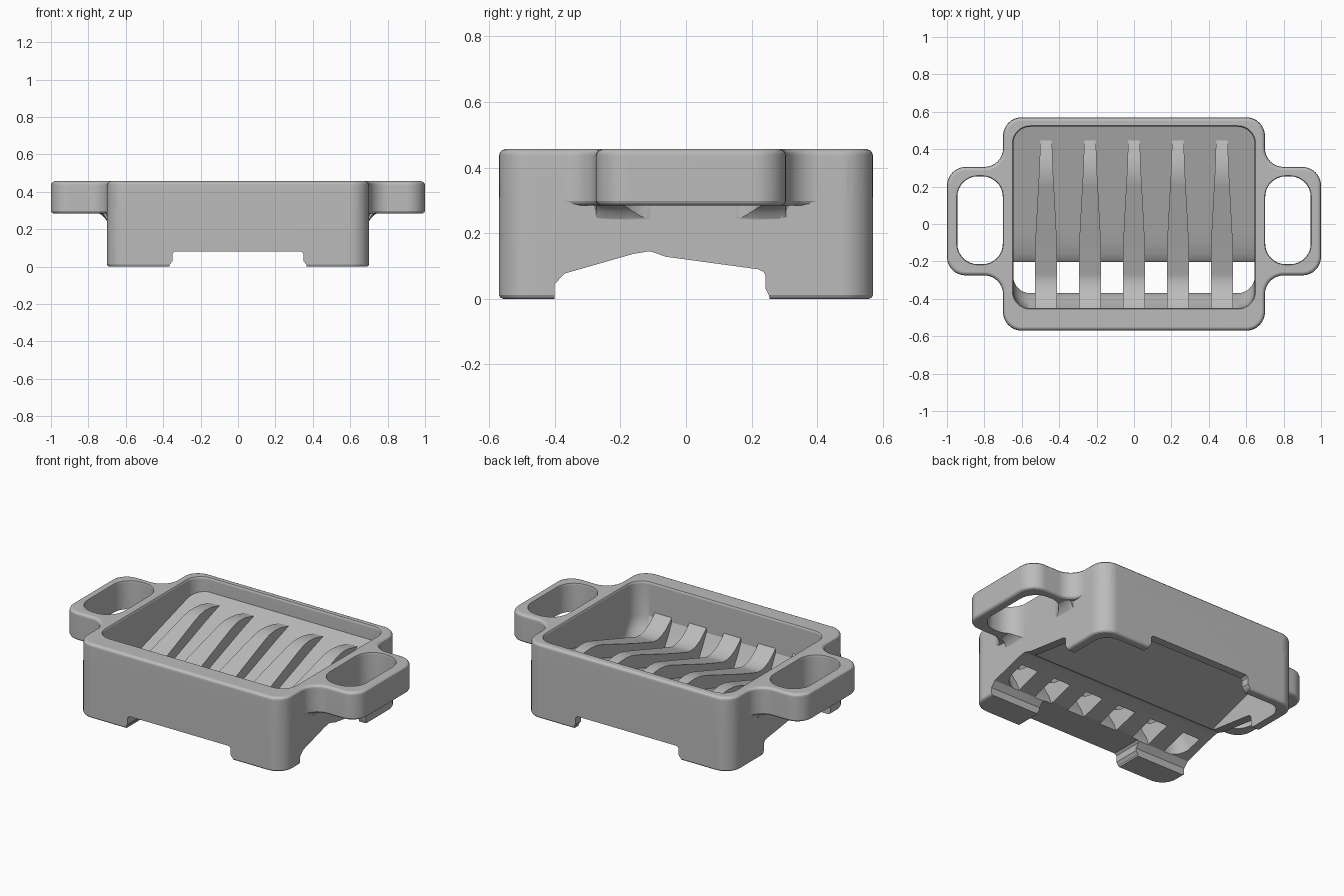
import bpy, bmesh
from math import sin, cos, pi
from mathutils import Vector

if "Cube" in bpy.data.objects:
    bpy.data.objects.remove(bpy.data.objects["Cube"])

grey = bpy.data.materials.new("plain grey")
grey.use_nodes = True
colour = (0.5, 0.5, 0.5, 1)
grey.diffuse_color = colour
grey.node_tree.nodes["Principled BSDF"].inputs["Base Color"].default_value = colour


def loft(name, rings):
    """Closed solid through rings of equal point count."""
    bm = bmesh.new()
    loops = [[bm.verts.new(p) for p in ring] for ring in rings]
    n = len(loops[0])
    for a, b in zip(loops, loops[1:]):
        for i in range(n):
            j = (i + 1) % n
            bm.faces.new((a[i], a[j], b[j], b[i]))
    bm.faces.new(loops[0][::-1])
    bm.faces.new(loops[-1])
    bmesh.ops.recalc_face_normals(bm, faces=bm.faces)
    mesh = bpy.data.meshes.new(name)
    bm.to_mesh(mesh)
    bm.free()
    mesh.materials.append(grey)
    ob = bpy.data.objects.new(name, mesh)
    bpy.context.collection.objects.link(ob)
    return ob


def outline(corners, radius, grow):
    """Right-angled counter-clockwise outline with rounded corners, grown outward."""
    pts = []
    for i, c in enumerate(corners):
        p = Vector(c)
        e1 = (p - Vector(corners[i - 1])).normalized()
        e2 = (Vector(corners[(i + 1) % len(corners)]) - p).normalized()
        turn = 1 if e1.cross(e2) > 0 else -1
        p += grow * Vector((e1.y + e2.y, -e1.x - e2.x))
        r = radius + grow * turn
        centre = p + (e2 - e1) * r
        for k in range(9):
            t = k * pi / 16
            pts.append(centre + r * (e1 * sin(t) - e2 * cos(t)))
    return pts


def stack(name, corners, radius, layers):
    """Layers are (z, grow, forward wall shift)."""
    rings = []
    for z, grow, shift in layers:
        rings.append([(p.x, p.y + (shift if p.y < 0 else 0), z)
                      for p in outline(corners, radius, grow)])
    return loft(name, rings)


def rect(x0, x1, y0, y1):
    return [(x0, y0), (x1, y0), (x1, y1), (x0, y1)]


def combine(target, other, operation):
    mod = target.modifiers.new(operation, 'BOOLEAN')
    mod.object = other
    mod.operation = operation
    mod.solver = 'EXACT'
    bpy.ops.object.select_all(action='DESELECT')
    bpy.context.view_layer.objects.active = target
    target.select_set(True)
    bpy.ops.object.modifier_apply(modifier=mod.name)
    bpy.data.objects.remove(other)


# Body and the upper band that carries both handles
dish = stack("soap_dish", rect(-.7, .7, -.57, .57), .1,
             [(0, -.012, 0), (.004, -.004, 0), (.012, .0005, 0), (.3, .0005, 0),
              (.38, -.0005, 0)])
half = [(.7, -.57), (.7, -.275), (1, -.275), (1, .305), (.7, .305), (.7, .57)]
band = stack("handle_band", half + [(-x, y) for x, y in reversed(half)], .1,
             [(.285, -.012, 0), (.29, -.004, 0), (.298, 0, 0), (.436, 0, 0),
              (.446, -.003, 0), (.453, -.01, 0), (.457, -.02, 0)])
combine(dish, band, 'UNION')

# Fillets beneath the handles: the handle outline squeezed towards the wall
inner = [(.4, -.5), (.7, -.5)] + half[1:5] + [(.7, .5), (.4, .5)]
for s in (1, -1):
    rings = []
    for z, reach in ((.22, .01), (.245, .04), (.262, .075), (.276, .12), (.289, .2), (.32, .2)):
        rings.append([(s * (p.x if p.x < .69 else .69 + (p.x - .69) * reach), p.y, z)
                      for p in outline(inner, .1, 0)])
    combine(dish, loft("handle_fillet", rings), 'UNION')

# Finger holes
for s in (1, -1):
    hole = stack("finger_hole", rect(min(s * .7015, s * .945), max(s * .7015, s * .945), -.215, .255),
                 .11, [(.1, 0, 0), (.445, 0, 0), (.465, .006, 0)])
    combine(dish, hole, 'DIFFERENCE')

# Tray pocket, its front wall leaning inward at the bottom
pocket = stack("pocket", rect(-.645, .645, -.45, .52), .09,
               [(-.1, 0, .08), (.09, 0, .08), (.13, 0, .065), (.18, 0, .035), (.25, 0, 0),
                (.443, 0, 0), (.451, .002, 0), (.463, .009, 0)])
combine(dish, pocket, 'DIFFERENCE')

# Thin sloping floor that stops short of the front drain, hollow beneath
floor_profile = [(.535, .375), (-.05, .2), (-.11, .18), (-.16, .16),
                 (-.19, .143), (-.203, .13), (-.205, .09), (-.1, .135), (.535, .325)]
sloping_floor = loft("sloping_floor", [[(x, y, z) for y, z in floor_profile] for x in (-.66, .66)])
combine(dish, sloping_floor, 'UNION')

# Five ribs: (y, top height, half width), rooted in the floor
rib_path = [(-.465, .295, .058), (-.43, .258, .058), (-.39, .225, .058), (-.35, .206, .058),
            (-.31, .197, .058), (-.27, .2, .058), (-.1, .255, .058), (.2, .358, .042),
            (.25, .371, .039), (.3, .375, .036), (.36, .37, .034), (.44, .35, .032),
            (.47, .34, .031)]
for i in range(-2, 3):
    x = i * .235
    rings = []
    for y, z, w in rib_path:
        base = .03 if y < -.2 else .185 + .3 * y
        rings.append([(x - w, y, base), (x + w, y, base), (x + w, y, z), (x - w, y, z)])
    combine(dish, loft("rib", rings), 'UNION')

# Arched underside, then the gap between the feet
arch = [(-.4, -.1), (-.4, .045), (-.37, .077), (-.16, .137), (-.11, .145), (-.06, .128),
        (.22, .09), (.237, .082), (.243, .07), (.243, .03), (.255, .005), (.255, -.1)]
arch_cutter = loft("arch_cutter", [[(x, y, z) for y, z in arch] for x in (-1.1, 1.1)])
combine(dish, arch_cutter, 'DIFFERENCE')
gap_half = [(.365, -.1), (.365, .01), (.35, .03), (.35, .07), (.338, .082)]
gap = gap_half + [(-x, z) for x, z in reversed(gap_half)]
gap_cutter = loft("gap_cutter", [[(x, y, z) for x, z in gap] for y in (-.7, .7)])
combine(dish, gap_cutter, 'DIFFERENCE')

# Smooth shading that keeps edges sharp and large faces flat
bpy.context.view_layer.objects.active = dish
dish.select_set(True)
bpy.ops.object.shade_smooth_by_angle(angle=.45)
weighted = dish.modifiers.new("weighted_normals", 'WEIGHTED_NORMAL')
weighted.keep_sharp = True
